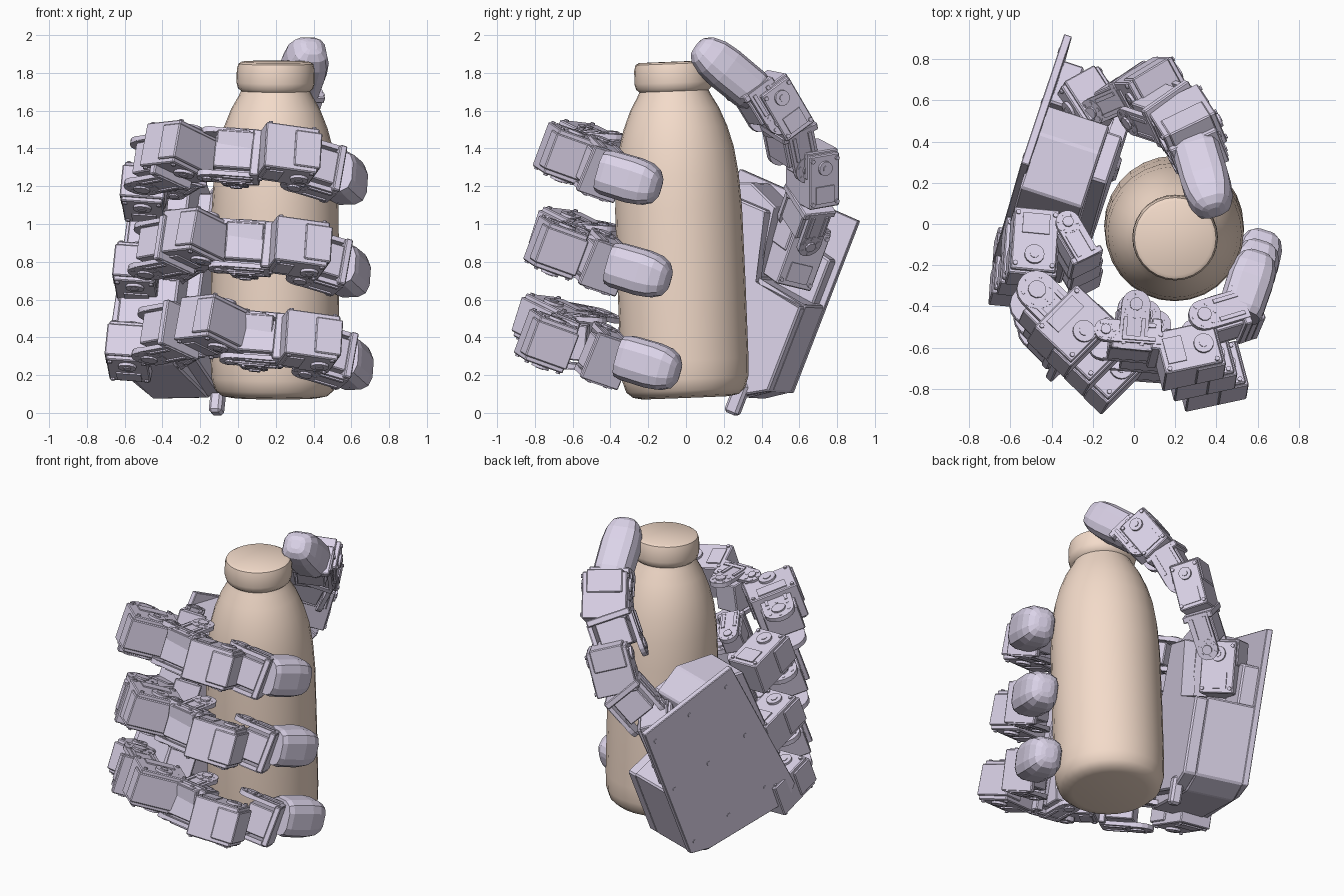
import bpy, bmesh, math
from mathutils import Vector as V, Matrix

if "Cube" in bpy.data.objects:
    bpy.data.objects.remove(bpy.data.objects["Cube"])

def mat(name, c):
    m = bpy.data.materials.new(name)
    m.diffuse_color = (*c, 1)
    m.use_nodes = True
    m.node_tree.nodes["Principled BSDF"].inputs["Base Color"].default_value = m.diffuse_color
    return m
TAN = mat("tan", (0.90, 0.71, 0.59))
LILAC = mat("lilac", (0.71, 0.65, 0.81))

def finish(bm, name, m=LILAC, smooth=None):
    bmesh.ops.recalc_face_normals(bm, faces=bm.faces)
    me = bpy.data.meshes.new(name)
    bm.to_mesh(me)
    bm.free()
    ob = bpy.data.objects.new(name, me)
    bpy.context.collection.objects.link(ob)
    me.materials.append(m)
    if smooth:
        bpy.context.view_layer.objects.active = ob
        ob.select_set(True)
        bpy.ops.object.shade_smooth_by_angle(angle=math.radians(smooth))
        ob.select_set(False)
    return ob

def frame(p, q, side):
    """Matrix at the middle of p-q: x along the segment, y along the hinge axis."""
    p, q = V(p), V(q)
    x = (q - p).normalized()
    y = (side - x * side.dot(x)).normalized()
    M = Matrix((x, y, x.cross(y))).transposed().to_4x4()
    M.translation = (p + q) / 2
    return M, (q - p).length

def add_box(bm, M, c, s, bevel=0.0):
    vs = bmesh.ops.create_cube(bm, size=1, matrix=M @ Matrix.Translation(c) @ Matrix.Diagonal((*s, 1)))["verts"]
    if bevel:
        es = list({e for v in vs for e in v.link_edges})
        bmesh.ops.bevel(bm, geom=es, offset=bevel, segments=1, affect='EDGES')

def add_disc(bm, M, c, r, h, n=16):
    """Cylinder along the hinge axis."""
    bmesh.ops.create_cone(bm, cap_ends=True, segments=n, radius1=r, radius2=r, depth=h,
                          matrix=M @ Matrix.Translation(c) @ Matrix.Rotation(math.pi / 2, 4, 'X'))

def motor(name, p, q, side, w, d):
    """Servo body with stepped lid, horns, cover plates and screws."""
    M, L = frame(p, q, side)
    bm = bmesh.new()
    add_box(bm, M, (0, 0, 0), (L, w, d), 0.006)
    add_box(bm, M, (L * .3, 0, 0), (L * .5, w * .8, d * 1.08), 0.006)
    for s in (-1, 1):
        add_disc(bm, M, (L * .25, s * w * .5, 0), min(L, d) * .22, .03)
        add_disc(bm, M, (L * .25, s * w * .53, 0), min(L, d) * .1, .025, 10)
        add_box(bm, M, (-L * .25, s * w * .5, 0), (L * .32, .015, d * .6))
        for a in (-1, 1):
            for b in (-1, 1):
                add_disc(bm, M, (a * L * .41, s * w * .5, b * d * .41), .012, .02, 8)
    return finish(bm, name)

def bracket(name, p, q, side, w, d):
    """U-shaped link: two cheeks with horn discs, ribs and a web plate."""
    M, L = frame(p, q, side)
    bm = bmesh.new()
    add_box(bm, M, (L * .42, 0, 0), (L * .18, w, d), 0.006)
    add_box(bm, M, (0, 0, 0), (L * .8, w * .7, d * .8), 0.006)
    for s in (-1, 1):
        add_box(bm, M, (0, s * w * .47, 0), (L, .025, d * .7))
        add_disc(bm, M, (-L * .5, s * w * .47, 0), d * .35, .03)
        add_disc(bm, M, (-L * .5, s * w * .5, 0), d * .16, .035, 10)
        for b in (-1, 1):
            add_box(bm, M, (L * .1, s * w * .5, b * d * .22), (L * .6, .025, .02))
        for k in range(6):
            a = k * math.pi / 3
            add_disc(bm, M, (-L * .5 + d * .25 * math.cos(a), s * w * .49, d * .25 * math.sin(a)), .01, .025, 6)
    return finish(bm, name)

def loft(bm, rings):
    rows = [[bm.verts.new(c) for c in r] for r in rings]
    n = len(rows[0])
    for a, b in zip(rows, rows[1:]):
        for i in range(n):
            bm.faces.new((a[i], a[(i + 1) % n], b[(i + 1) % n], b[i]))
    bm.faces.new(rows[0])
    bm.faces.new(rows[-1])

def fingertip(name, p, q, side, w, d):
    """Rounded rubber pad, lofted from squarish rings."""
    M, L = frame(p, q, side)
    bm, rings = bmesh.new(), []
    for t, s in ((0, .9), (.1, .98), (.55, 1), (.76, .93), (.91, .74), (.98, .48), (1, .25)):
        r = []
        for i in range(12):
            a = 2 * math.pi * (i + .5) / 12
            c, n = math.cos(a), math.sin(a)
            r.append(M @ V(((t - .5) * L, math.copysign(abs(c) ** .65, c) * w * s / 2,
                            math.copysign(abs(n) ** .65, n) * d * s / 2)))
        rings.append(r)
    loft(bm, rings)
    return finish(bm, name)

# bottle: turned profile along a slightly leaning axis
bottom, top = V((.193, 0, .08)), V((.2, -.07, 1.86))
axis = (top - bottom).normalized()
R = V((0, 0, 1)).rotation_difference(axis).to_matrix()
profile = [(.23, 0), (.28, .01), (.315, .04), (.334, .1), (.339, .2), (.339, .6), (.336, 1.0), (.325, 1.18),
           (.305, 1.32), (.275, 1.43), (.235, 1.53), (.195, 1.60), (.183, 1.625), (.2, 1.64),
           (.208, 1.67), (.206, 1.74), (.198, 1.77), (.18, 1.78)]
bm = bmesh.new()
loft(bm, [[bottom + R @ V((r * math.cos(i * math.pi / 14), r * math.sin(i * math.pi / 14), z))
           for i in range(28)] for r, z in profile])
finish(bm, "bottle", TAN, 35)

# palm frame: F towards the fingers, W across the hand, N out of the palm
W = V((.1, .36, .93)).normalized()
F = V((-.3, -.9, .34))
F = (F - W * F.dot(W)).normalized()
N = W.cross(F)

def slab(name, outline, n0, n1, bevel=.01):
    bm = bmesh.new()
    loft(bm, [[F * f + W * w + N * n for f, w in outline] for n in (n0, n1)])
    bmesh.ops.bevel(bm, geom=list(bm.edges), offset=bevel, segments=1, affect='EDGES')
    return finish(bm, name)

slab("palm_back_plate", [(-.335, .26), (-.335, 1.24), (.38, 1.25), (.5, .2), (.42, .12), (-.2, .2)], -.59, -.55, .004)
slab("palm_body", [(-.33, .26), (-.33, .75), (-.02, .78), (.02, 1.17), (.2, 1.24), (.46, 1.14),
                   (.5, .2), (.4, .12), (-.2, .17)], -.56, -.24)
slab("palm_pad", [(-.33, .26), (-.33, .74), (-.04, .76), (.04, 1.14), (.3, 1.14), (.36, .2), (-.18, .17)],
     -.25, -.165)
slab("palm_foot", [(-.22, .07), (-.22, .25), (-.14, .25), (-.14, .07)], -.22, -.15, .015)
slab("thumb_mount", [(-.3, .72), (-.3, 1.0), (-.05, 1.05), (-.05, .72)], -.56, -.45)

# palm screws on the back
bm = bmesh.new()
for f in (-.28, 0, .3):
    for w in (.32, .75, 1.15):
        p = F * f + W * w + N * -.588
        Mx, _ = frame(p - F * .01, p + F * .01, N)
        add_disc(bm, Mx, (0, 0, 0), .014, .012, 8)
finish(bm, "palm_screws")

# three fingers: kind, start, end, width, depth, shift per finger going down
SEGMENTS = [
    ("base_motor", motor, (-.48, .04, 1.11), (-.50, -.26, 1.22), .22, .22, (-.04, -.05, -.42)),
    ("base_link", bracket, (-.33, -.03, 1.25), (-.23, -.2, 1.31), .2, .17, (0, -.05, -.45)),
    ("knuckle_link", bracket, (-.49, -.36, 1.31), (-.33, -.52, 1.34), .25, .28, (.02, -.06, -.45)),
    ("knuckle_motor", motor, (-.40, -.43, 1.37), (-.22, -.60, 1.39), .24, .31, (.09, -.09, -.46)),
    ("middle_link", bracket, (0, -.40, 1.34), (-.02, -.62, 1.36), .27, .2, (.05, -.05, -.485)),
    ("middle_web", bracket, (-.15, -.56, 1.37), (.12, -.58, 1.35), .26, .16, (.06, -.05, -.485)),
    ("end_motor", motor, (.12, -.67, 1.39), (.40, -.61, 1.35), .25, .22, (.055, -.05, -.495)),
    ("end_link", bracket, (.32, -.49, 1.32), (.52, -.43, 1.26), .26, .22, (.03, .01, -.495)),
    ("tip", fingertip, (.51, -.44, 1.28), (.61, -.14, 1.19), .25, .23, (.015, .05, -.49)),
]
for k, finger in enumerate(("upper", "middle", "lower")):
    for part, make, p, q, w, d, off in SEGMENTS:
        o = V(off) * k
        make(f"{finger}_finger_{part}", V(p) + o, V(q) + o, W, w, d)

# thumb
A = V((.85, .5, -.2))
for part, make, p, q, w, d in [
    ("base_motor", motor, (-.265, .52, .70), (-.205, .63, 1.0), .22, .22),
    ("base_link", bracket, (-.12, .60, .97), (.02, .66, 1.14), .26, .19),
    ("lower_motor", motor, (.03, .67, 1.12), (.12, .67, 1.40), .26, .18),
    ("middle_link", bracket, (.08, .57, 1.34), (.20, .53, 1.54), .28, .22),
    ("upper_motor", motor, (.21, .55, 1.5), (.30, .41, 1.74), .28, .19),
    ("end_link", bracket, (.26, .44, 1.55), (.32, .33, 1.73), .25, .2),
    ("tip", fingertip, (.30, .37, 1.69), (.39, .06, 1.945), .24, .23),
]:
    make("thumb_" + part, p, q, A, w, d)
